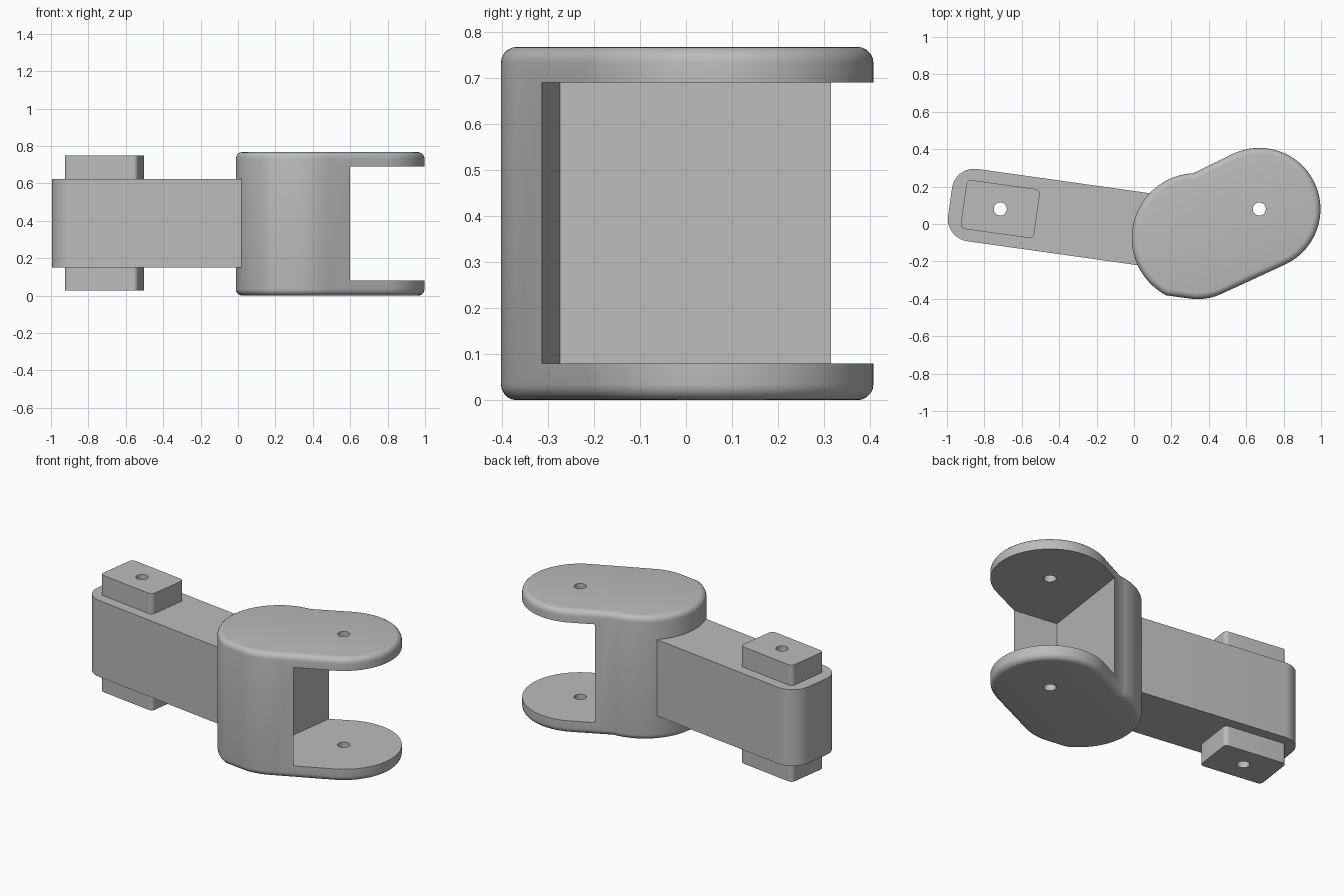
import bpy
import bmesh
from math import radians, cos, sin
from mathutils import Matrix, Vector

if "Cube" in bpy.data.objects:
    bpy.data.objects.remove(bpy.data.objects["Cube"], do_unlink=True)

grey = bpy.data.materials.new("plain_grey")
grey.use_nodes = True
grey.diffuse_color = (0.5, 0.5, 0.5, 1)
grey.node_tree.nodes["Principled BSDF"].inputs["Base Color"].default_value = (0.5, 0.5, 0.5, 1)

TILT = radians(-8)
PEG = Vector((-0.715, 0.08))      # hole through the arm end
PIVOT = Vector((0.67, 0.08))      # hole through the fork
BARREL = Vector((0.335, -0.075))  # centre of the fork's solid end
HOLE_R = 0.035


def arc(centre, r, start, end, steps):
    pts = []
    for i in range(steps + 1):
        a = radians(start + (end - start) * i / steps)
        pts.append((centre[0] + r * cos(a), centre[1] + r * sin(a)))
    return pts


def rounded_rect(x0, x1, y0, y1, r_left, r_right):
    """Counter-clockwise outline with separate left and right corner radii."""
    pts = []
    corners = ((x1, y0, -1, 1, r_right, -90), (x1, y1, -1, -1, r_right, 0),
               (x0, y1, 1, -1, r_left, 90), (x0, y0, 1, 1, r_left, 180))
    for x, y, sx, sy, r, a in corners:
        if r:
            pts += arc((x + sx * r, y + sy * r), r, a, a + 90, 10)
        else:
            pts.append((x, y))
    return pts


def tilted(pts, origin):
    """Turn an outline into the arm's direction and move it to origin."""
    rot = Matrix.Rotation(TILT, 2)
    return [tuple(origin + rot @ Vector(p)) for p in pts]


def prism(name, outline, z0, z1, bevel=0):
    bm = bmesh.new()
    base = bm.faces.new([bm.verts.new((x, y, z0)) for x, y in outline])
    top = bmesh.ops.extrude_face_region(bm, geom=[base])["geom"]
    bmesh.ops.translate(bm, vec=(0, 0, z1 - z0),
                        verts=[v for v in top if isinstance(v, bmesh.types.BMVert)])
    bmesh.ops.recalc_face_normals(bm, faces=bm.faces)
    if bevel:
        rims = [e for e in bm.edges if abs(e.verts[0].co.z - e.verts[1].co.z) < 1e-5]
        bmesh.ops.bevel(bm, geom=rims, offset=bevel, segments=5,
                        profile=0.5, affect='EDGES')
    mesh = bpy.data.meshes.new(name)
    bm.to_mesh(mesh)
    bm.free()
    mesh.materials.append(grey)
    obj = bpy.data.objects.new(name, mesh)
    bpy.context.collection.objects.link(obj)
    return obj


def activate(obj):
    bpy.ops.object.select_all(action='DESELECT')
    obj.select_set(True)
    bpy.context.view_layer.objects.active = obj


def cut(obj, outline, z0, z1):
    cutter = prism("cutter", outline, z0, z1)
    cutter.hide_render = True
    activate(obj)
    mod = obj.modifiers.new("cut", 'BOOLEAN')
    mod.operation = 'DIFFERENCE'
    mod.solver = 'EXACT'
    mod.object = cutter
    bpy.ops.object.modifier_apply(modifier=mod.name)
    bpy.data.objects.remove(cutter, do_unlink=True)


def drill(obj, centre):
    cut(obj, arc(centre, HOLE_R, 0, 350, 35), -0.5, 1.5)


# Arm with a rounded free end, running into the fork
arm = prism("arm", tilted(rounded_rect(-0.271, 0.93, -0.195, 0.195, 0.12, 0), PEG), 0.15, 0.624)
drill(arm, PEG)

# Rounded blocks above and below the arm end
block_outline = tilted(rounded_rect(-0.198, 0.198, -0.132, 0.132, 0.025, 0.025), PEG)
blocks = []
for name, z0, z1 in (("lower_block", 0.026, 0.15), ("upper_block", 0.624, 0.75)):
    block = prism(name, block_outline, z0, z1)
    drill(block, PEG)
    blocks.append(block)

# Fork: a lobed body with softened rims
fork_outline = (arc(PIVOT, 0.327, -64, 116, 48)
                + arc(BARREL, 0.347, 93, 242, 40)
                + arc(BARREL, 0.327, 268, 296, 8))
fork = prism("fork", fork_outline, 0, 0.767, bevel=0.035)

# Square-cornered slot leaving two plates, then the pivot hole
slot_corner = Vector((0.322, -0.274))
cut(fork, tilted([(0, 0), (1.5, 0), (1.5, 1.5), (0, 1.5)], slot_corner), 0.08, 0.69)
drill(fork, PIVOT)

for part in [arm, fork] + blocks:
    activate(part)
    bpy.ops.object.shade_smooth_by_angle(angle=radians(30))
